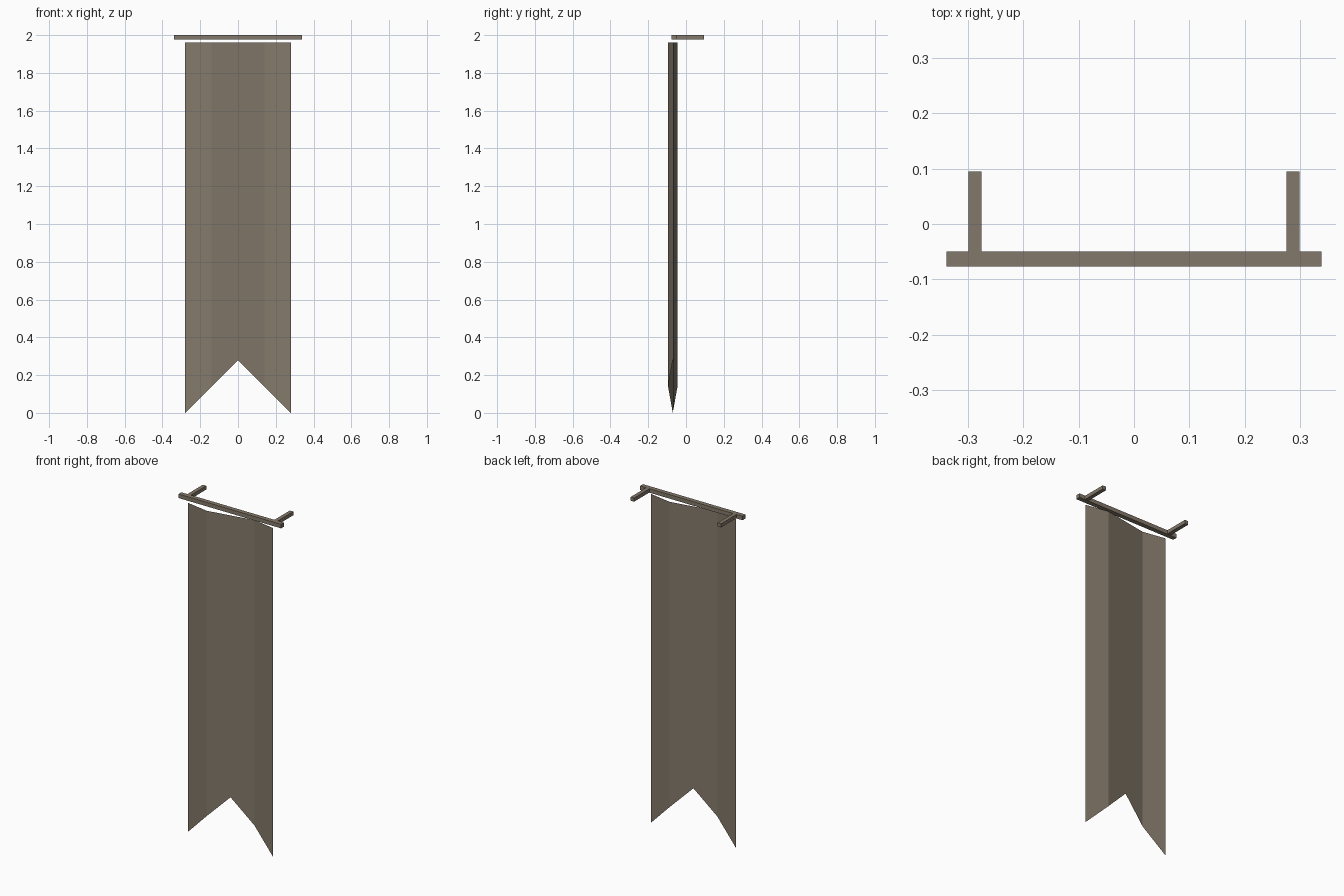
import bpy, bmesh

if "Cube" in bpy.data.objects:
    bpy.data.objects.remove(bpy.data.objects["Cube"])

mat = bpy.data.materials.new("taupe")
mat.diffuse_color = (0.23, 0.19, 0.145, 1)
mat.use_nodes = True
mat.node_tree.nodes["Principled BSDF"].inputs["Base Color"].default_value = mat.diffuse_color


def make_object(name, bm):
    mesh = bpy.data.meshes.new(name)
    bm.to_mesh(mesh)
    bm.free()
    mesh.materials.append(mat)
    obj = bpy.data.objects.new(name, mesh)
    bpy.context.collection.objects.link(obj)
    return obj


def box(name, lo, hi):
    bm = bmesh.new()
    bmesh.ops.create_cube(bm, size=1)
    for v in bm.verts:
        v.co = [(a + b) / 2 + c * (b - a) for a, b, c in zip(lo, hi, v.co)]
    return make_object(name, bm)


# Horizontal rod and the two wall brackets behind it
box("rod", (-0.338, -0.077, 1.976), (0.338, -0.05, 2.0))
for side, x in (("left", -0.287), ("right", 0.287)):
    box(side + "_bracket", (x - 0.0115, -0.05, 1.978), (x + 0.0115, 0.095, 2.0))

# Folded cloth with a swallowtail hem: x, y, hem height for each fold line
folds = [(-0.28, -0.07, 0.0), (-0.14, -0.095, 0.14), (0, -0.07, 0.28),
         (0.14, -0.045, 0.14), (0.28, -0.07, 0.0)]
bm = bmesh.new()
columns = [(bm.verts.new((x, y, hem)), bm.verts.new((x, y, 1.96)))
           for x, y, hem in folds]
for (b0, t0), (b1, t1) in zip(columns, columns[1:]):
    bm.faces.new((b0, b1, t1, t0))
make_object("banner_cloth", bm)
